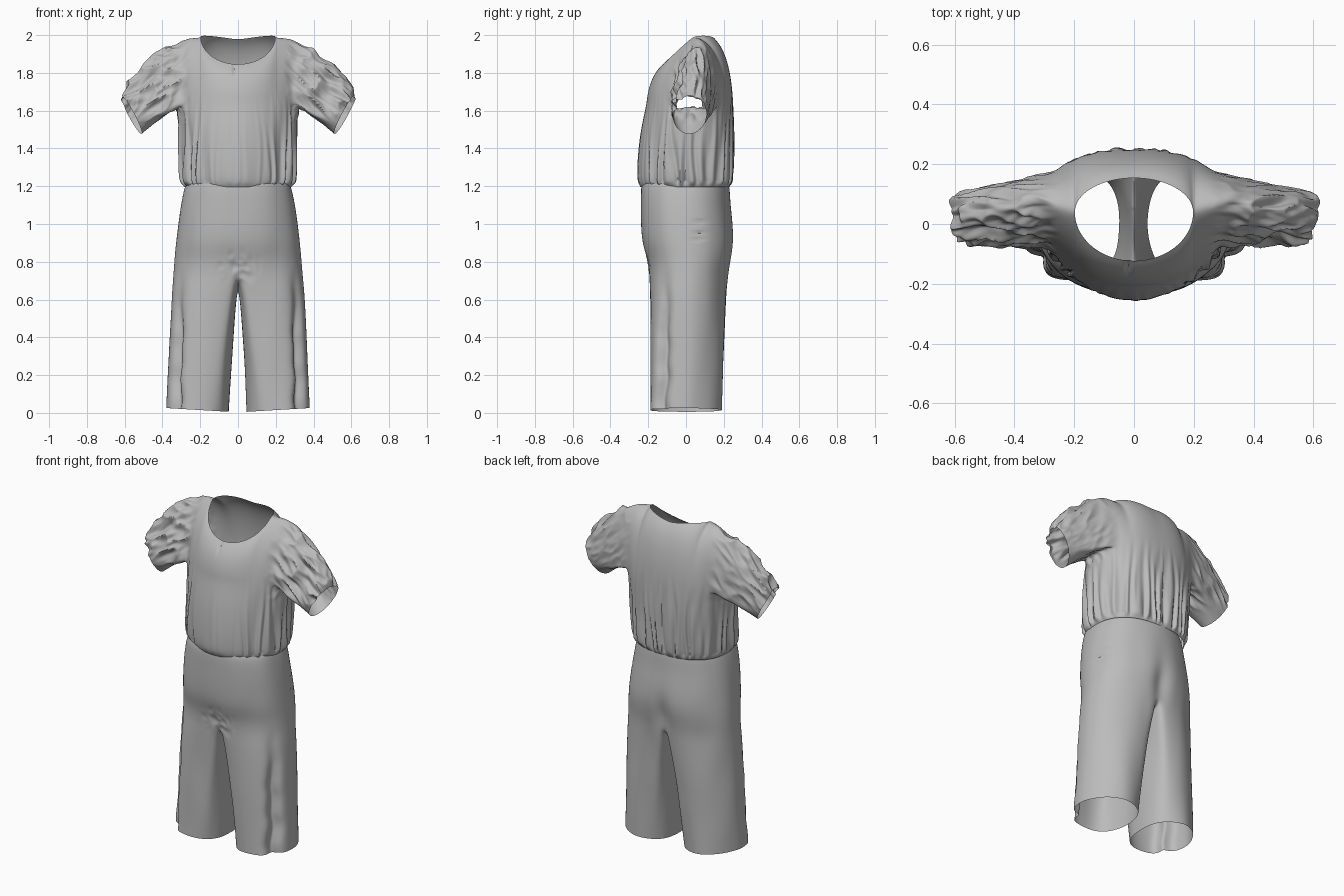
import bpy, bmesh, math
from mathutils import Vector, noise

cube = bpy.data.objects.get("Cube")
if cube:
    bpy.data.objects.remove(cube, do_unlink=True)

fabric = bpy.data.materials.new("grey_fabric")
fabric.use_nodes = True
GREY = (0.5, 0.5, 0.5, 1)
fabric.diffuse_color = GREY
fabric.node_tree.nodes["Principled BSDF"].inputs["Base Color"].default_value = GREY


def spow(v, p):
    return math.copysign(abs(v) ** p, v)


def body_point(ring, deg, front_power=1.08, back_power=.82):
    """Point on a rounded half section: -90 is centre front, 90 is centre back."""
    z, rx, front, back = ring
    a = math.radians(deg)
    p = front_power if deg < 0 else back_power
    mid = (front + back) / 2
    x = 0 if abs(deg) == 90 else rx * spow(math.cos(a), p)
    return Vector((x, mid + (back - front) / 2 * spow(math.sin(a), p), z))


def spread(a, b, n):
    return [a + (b - a) * i / n for i in range(n + 1)]


def smooth(a, b, v):
    t = min(1, max(0, (v - a) / (b - a)))
    return t * t * (3 - 2 * t)


def bump(v, centre, width):
    return math.exp(-((v - centre) / width) ** 2)


def add_grid(bm, rows, closed=False):
    verts = [[bm.verts.new(p) for p in row] for row in rows]
    for lower, upper in zip(verts, verts[1:]):
        n = len(lower)
        for i in range(n if closed else n - 1):
            j = (i + 1) % n
            bm.faces.new((lower[i], lower[j], upper[j], upper[i]))


def finish(name, bm, levels, fold):
    """Mirror and smooth the half cage, then press the cloth folds into it."""
    bmesh.ops.remove_doubles(bm, verts=bm.verts, dist=0.0005)
    bmesh.ops.recalc_face_normals(bm, faces=bm.faces)
    cage = bpy.data.meshes.new(name + "_cage")
    bm.to_mesh(cage)
    bm.free()
    obj = bpy.data.objects.new(name, cage)
    bpy.context.collection.objects.link(obj)
    mirror = obj.modifiers.new("mirror", "MIRROR")
    mirror.merge_threshold = 0.0005
    sub = obj.modifiers.new("smooth", "SUBSURF")
    sub.levels = sub.render_levels = levels
    graph = bpy.context.evaluated_depsgraph_get()
    mesh = bpy.data.meshes.new_from_object(obj.evaluated_get(graph))
    obj.modifiers.clear()
    obj.data = mesh
    bm = bmesh.new()
    bm.from_mesh(mesh)
    bmesh.ops.recalc_face_normals(bm, faces=bm.faces)
    # Keep the outside of the cloth as the normal side
    probe = max(bm.faces, key=lambda f: f.calc_center_median().y)
    if probe.normal.y < 0:
        bmesh.ops.reverse_faces(bm, faces=bm.faces)
    bm.normal_update()
    moves = [v.normal * fold(v.co) for v in bm.verts]
    for v, move in zip(bm.verts, moves):
        v.co += move
    bm.to_mesh(mesh)
    bm.free()
    mesh.materials.append(fabric)
    bpy.ops.object.select_all(action="DESELECT")
    obj.select_set(True)
    bpy.context.view_layer.objects.active = obj
    bpy.ops.object.shade_smooth_by_angle(angle=math.radians(50))


# Trousers: hips down to the crotch, then one leg
hip_rings = [(1.215, .275, -.235, .225), (1.19, .287, -.242, .232), (1.1, .306, -.242, .236),
             (1.0, .318, -.24, .25), (.9, .328, -.232, .257), (.82, .335, -.205, .245),
             (.74, .342, -.197, .23)]
arc = spread(-90, 90, 16)
bm = bmesh.new()
hips = [[body_point(r, a, .86, .94) for a in arc] for r in hip_rings]
add_grid(bm, hips)

split = hips[-1]
seam_count = 8
seam = []
for k in range(1, seam_count):
    t = k / seam_count
    p = split[-1].lerp(split[0], t)
    p.z -= 0.08 * math.sin(math.pi * t)
    seam.append(p)
start = split + seam
leg_angles = spread(-125, 125, 16) + spread(125, 235, seam_count)[1:-1]
hem = []
for deg in leg_angles:
    a = math.radians(deg)
    # The outer back corner of each leg is flatter than the front one
    power = 1.2 if 0 < deg < 90 else .85
    x = .213 + .167 * spow(math.cos(a), power)
    hem.append(Vector((x, .192 * spow(math.sin(a), power), .006 + .06 * max(0, x - .05))))
leg = []
for s in spread(0, 1, 9):
    ring = []
    for a, b in zip(start, hem):
        p = a.lerp(b, s ** 0.7)
        p.z = a.z + (b.z - a.z) * s
        ring.append(p)
    leg.append(ring)
add_grid(bm, leg, closed=True)


def trouser_fold(p):
    x = abs(p.x)
    d = 0.004 * noise.noise(Vector((p.x * 9, p.y * 9, p.z * 3)))
    # Seat cleft, deep fold down each outer front leg, crotch crumples, hip slits
    if p.y > 0.05:
        d -= 0.02 * bump(x, 0, .05) * bump(p.z, .82, .12)
    else:
        turn = math.degrees(math.atan2(p.y, x - .2))
        centre = -44 + 5 * noise.noise(Vector((1, 0, p.z * 8)))
        d -= 0.042 * bump(turn, centre, 12) * smooth(.8, .35, p.z)
        crumple = abs(noise.noise(Vector((p.x * 22, 3, p.z * 16))))
        d -= 0.03 * crumple * bump(x, 0, .08) * bump(p.z, .77, .06)
    if p.x > .25:
        for z in (.92, .95, 1.01):
            d -= 0.007 * bump(p.z, z + .1 * (p.y - .07), .007) * bump(p.y, .07, .04)
    return d


finish("trousers", bm, 3, trouser_fold)

# Shirt body: gathered waist up to the armpits
shirt_rings = [(1.195, .284, -.24, .23), (1.215, .298, -.252, .24), (1.25, .304, -.257, .243),
               (1.33, .306, -.256, .246), (1.42, .308, -.249, .25), (1.52, .313, -.235, .252),
               (1.63, .325, -.21, .25)]
front_angles = spread(-90, -29, 9)
side_angles = spread(-29, 40, 8)
back_angles = spread(90, 40, 9)
bm = bmesh.new()
around = front_angles + side_angles[1:-1] + back_angles[::-1]
add_grid(bm, [[body_point(r, a) for a in around] for r in shirt_rings])

# Front and back panels: armpit level up to the neckline and shoulder ridge
ridge = [Vector((.235, .05, 1.992)), Vector((.275, .058, 1.985)), Vector((.32, .065, 1.968))]


def panel(angles, neck_depth, neck_drop, neck_rise, height, pull, lift):
    tops = []
    for phi in spread(0, math.pi / 2, 6):
        c = math.cos(phi)
        z = 1.994 - neck_drop * c + neck_rise * math.sin(2 * phi)
        tops.append(Vector((.2 * math.sin(phi), .04 + neck_depth * c, z)))
    tops[0].x = 0
    columns = []
    for i, (a, top) in enumerate(zip(angles, tops + ridge)):
        low = body_point(shirt_rings[-1], a)
        ctrl = low.lerp(top, .5)
        ctrl.y = low.y + (top.y - low.y) * (.1 + pull * i / 9)
        ctrl.z = low.z + (top.z - low.z) * (height + lift * i / 9)
        columns.append([low * (1 - t) ** 2 + ctrl * 2 * t * (1 - t) + top * t * t
                        for t in spread(0, 1, 7)])
    add_grid(bm, columns)
    return columns[-1]


front_edge = panel(front_angles, -.165, .15, 0, .68, .1, 0)
back_edge = panel(back_angles, .115, .018, .014, .75, 0, .2)

# Sleeve: armhole out to the cuff
underarm = [body_point(shirt_rings[-1], a) for a in side_angles[::-1]]
armhole = front_edge + back_edge[::-1][1:] + underarm[1:-1]
cuff_angles = spread(-120, 120, 14) + spread(120, 240, 8)[1:-1]
across = Vector((.055, 0, .104))
rings = []
for s in spread(0, 1, 7):
    ring = []
    for p, deg in zip(armhole, cuff_angles):
        a = math.radians(deg)
        end = Vector((.566, .018, 1.58)) + across * math.cos(a)
        end += Vector((.018, .09, 0)) * math.sin(a)
        q = p.lerp(end, s)
        lift = .15 * s * (1 - s) * max(0, math.cos(a))
        ring.append(q + Vector((lift * .5, 0, lift)))
    rings.append(ring)
add_grid(bm, rings, closed=True)


def shirt_fold(p):
    x = abs(p.x)
    turn = math.atan2(p.x, -p.y)
    # Gathers running up from the waist, strongest at sides and back
    wobble = noise.noise(Vector((turn * 4, p.z * 2.5, 0)))
    side = .15 + .85 * smooth(.12, .24, x) if p.y < 0 else .8
    body = smooth(1.75, 1.25, p.z) * smooth(1.195, 1.23, p.z) * side
    body *= smooth(.36, .3, x)
    d = 0.009 * body * math.cos(turn * 30 + 5 * wobble)
    d += 0.012 * body * noise.noise(Vector((turn * 7, p.z * 3, 4)))
    # Crumpled sleeves, with ridges along the arm, calmer behind
    along, over = x * .74 - p.z * .67, x * .67 + p.z * .74
    arm = smooth(.24, .36, x) * smooth(1.5, 1.66, p.z) * (1 - .65 * smooth(.05, .13, p.y))
    where = Vector((along * 7, over * 19, p.y * 19 + math.copysign(5, p.x)))
    d += arm * (0.01 - 0.05 * abs(noise.noise(where)))
    d += arm * 0.01 * noise.noise(where * 2.1)
    # Small pinch below the neckline
    if p.y < 0:
        d -= 0.008 * bump(p.x, -.02, .008) * bump(p.z, 1.82, .03)
    return d


finish("shirt", bm, 3, shirt_fold)
